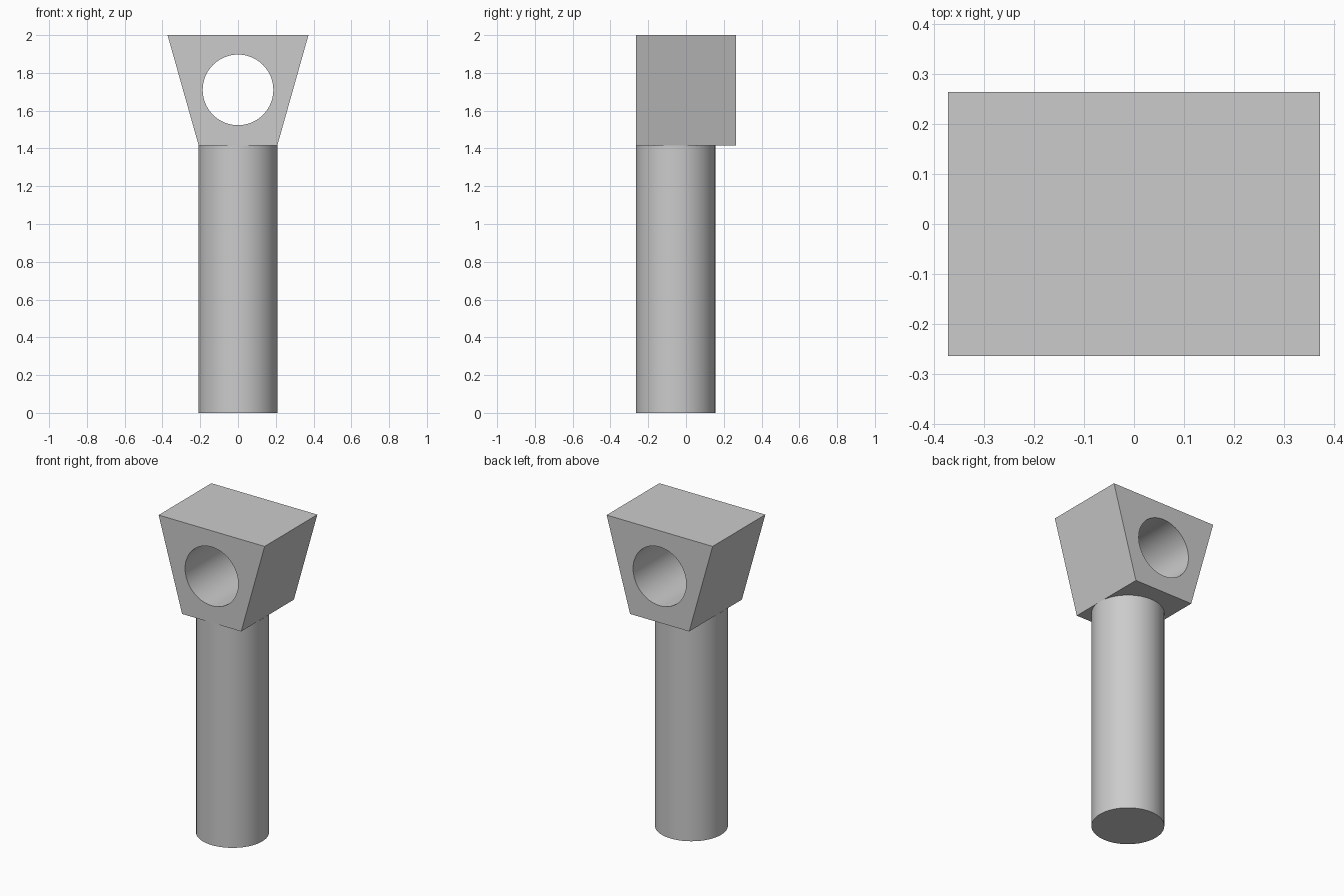
import bpy
import bmesh
from math import radians

cube = bpy.data.objects.get("Cube")
if cube:
    bpy.data.objects.remove(cube, do_unlink=True)

grey = bpy.data.materials.new("plain grey")
grey.use_nodes = True
grey.diffuse_color = (0.6, 0.6, 0.6, 1)
grey.node_tree.nodes["Principled BSDF"].inputs["Base Color"].default_value = (0.6, 0.6, 0.6, 1)

DEPTH = 0.53
NECK_Z = 1.415
RADIUS = 0.21


def cylinder(name, radius, depth, location, rotation=(0, 0, 0)):
    bpy.ops.mesh.primitive_cylinder_add(
        vertices=64, radius=radius, depth=depth, location=location, rotation=rotation)
    obj = bpy.context.object
    obj.name = name
    obj.data.materials.append(grey)
    return obj


def smooth(obj):
    bpy.ops.object.select_all(action="DESELECT")
    obj.select_set(True)
    bpy.context.view_layer.objects.active = obj
    bpy.ops.object.shade_smooth_by_angle(angle=radians(30))


# Round shaft, flush with the front of the head
shaft = cylinder("shaft", RADIUS, NECK_Z, (0, RADIUS - DEPTH / 2, NECK_Z / 2))
smooth(shaft)

# Tapered head: trapezoid profile extruded front to back
bm = bmesh.new()
profile = [(-0.208, NECK_Z), (0.208, NECK_Z), (0.373, 2.0), (-0.373, 2.0)]
front = bm.faces.new([bm.verts.new((x, -DEPTH / 2, z)) for x, z in profile])
extruded = bmesh.ops.extrude_face_region(bm, geom=[front])
moved = [v for v in extruded["geom"] if isinstance(v, bmesh.types.BMVert)]
bmesh.ops.translate(bm, verts=moved, vec=(0, DEPTH, 0))
bmesh.ops.recalc_face_normals(bm, faces=bm.faces)
mesh = bpy.data.meshes.new("head")
bm.to_mesh(mesh)
bm.free()
head = bpy.data.objects.new("head", mesh)
bpy.context.collection.objects.link(head)
mesh.materials.append(grey)

# Round hole through the head
cutter = cylinder("hole_cutter", 0.187, 1, (0, 0, 1.71), (radians(90), 0, 0))
cutter.hide_render = True
hole = head.modifiers.new("hole", "BOOLEAN")
hole.operation = "DIFFERENCE"
hole.solver = "EXACT"
hole.object = cutter
bpy.context.view_layer.objects.active = head
bpy.ops.object.modifier_apply(modifier=hole.name)
bpy.data.objects.remove(cutter, do_unlink=True)
smooth(head)
